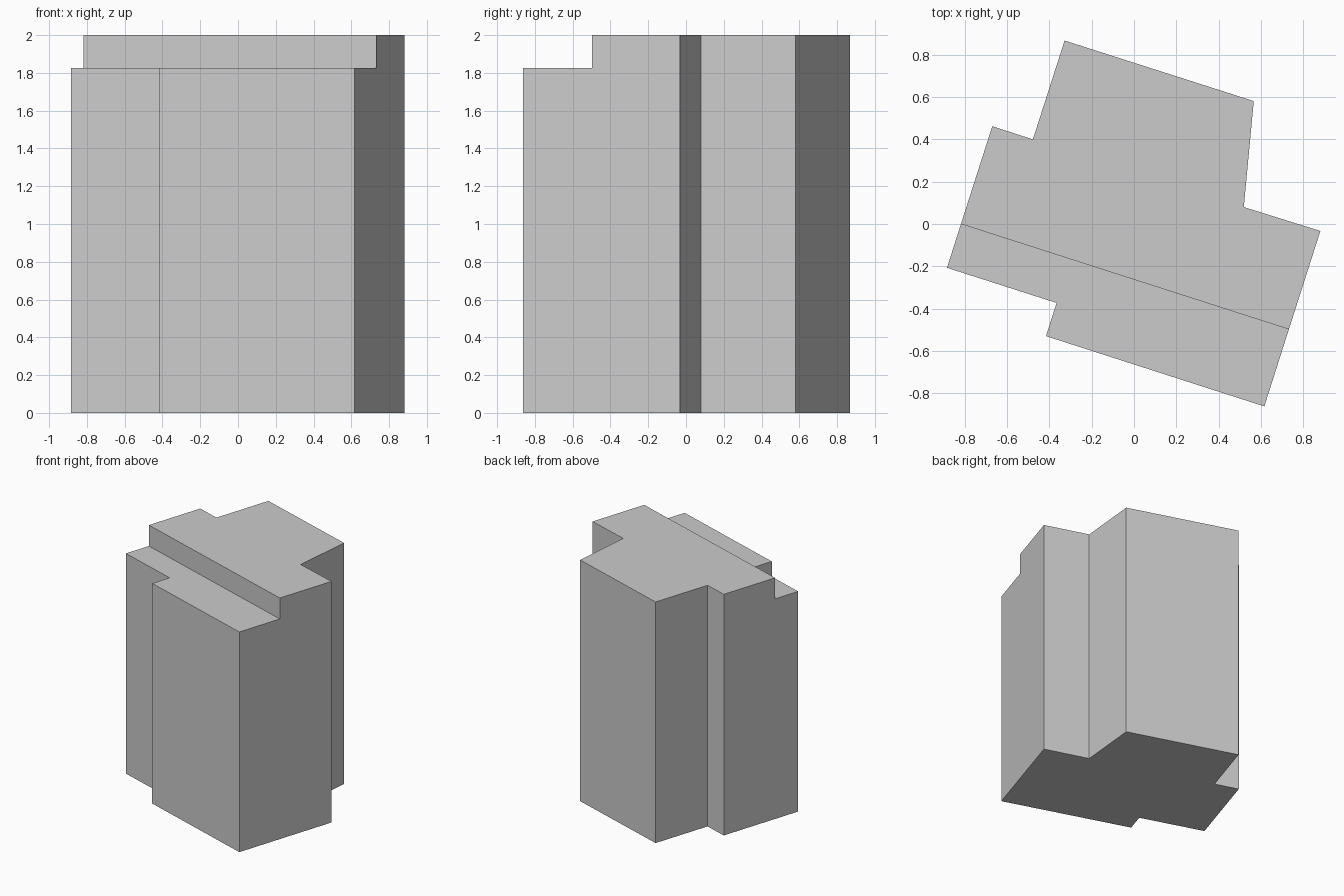
import bpy, bmesh
from mathutils import Vector

if "Cube" in bpy.data.objects:
    bpy.data.objects.remove(bpy.data.objects["Cube"])

STEP_Z, TOP_Z = 1.826, 2.0

# Footprint, anticlockwise; the ridge ends lie on the side walls
ridge_left, ridge_right = (-0.818, 0.0), (0.732, -0.498)
front = [(-0.884, -0.207), (-0.366, -0.373), (-0.416, -0.53), (0.616, -0.862)]
back = [(0.881, -0.033), (0.519, 0.08), (0.566, 0.581), (-0.328, 0.867),
        (-0.478, 0.4), (-0.67, 0.462)]
outline = [ridge_left] + front + [ridge_right] + back


def raise_face(bm, face, height):
    """Extrude one face straight up and return the new cap."""
    result = bmesh.ops.extrude_face_region(bm, geom=[face])["geom"]
    verts = [g for g in result if isinstance(g, bmesh.types.BMVert)]
    bmesh.ops.translate(bm, verts=verts, vec=Vector((0, 0, height)))
    return next(g for g in result if isinstance(g, bmesh.types.BMFace))


bm = bmesh.new()

# Main block up to the step, with its floor
base = [bm.verts.new((x, y, 0)) for x, y in outline]
floor = bm.faces.new(base)
cap = raise_face(bm, floor, STEP_Z)
if not any(all(v.co.z < 0.01 for v in f.verts) for f in bm.faces):
    bm.faces.new(base[::-1])


# Split the cap along the ridge and raise the rear part
def cap_vert(point):
    return min(cap.verts, key=lambda v: (v.co.xy - Vector(point)).length)


bmesh.utils.face_split(cap, cap_vert(ridge_left), cap_vert(ridge_right))
roof = max((f for f in bm.faces if all(v.co.z > 1 for v in f.verts)),
           key=lambda f: max(v.co.y for v in f.verts))
raise_face(bm, roof, TOP_Z - STEP_Z)

# extrude_face_region leaves the source face in place
for f in [f for f in bm.faces
          if all(abs(v.co.z - STEP_Z) < 1e-4 for v in f.verts)
          and max(v.co.y for v in f.verts) > 0.5]:
    bmesh.ops.delete(bm, geom=[f], context="FACES_ONLY")

bmesh.ops.recalc_face_normals(bm, faces=bm.faces[:])
mesh = bpy.data.meshes.new("stepped_block")
bm.to_mesh(mesh)
bm.free()
block = bpy.data.objects.new("stepped_block", mesh)
bpy.context.collection.objects.link(block)
